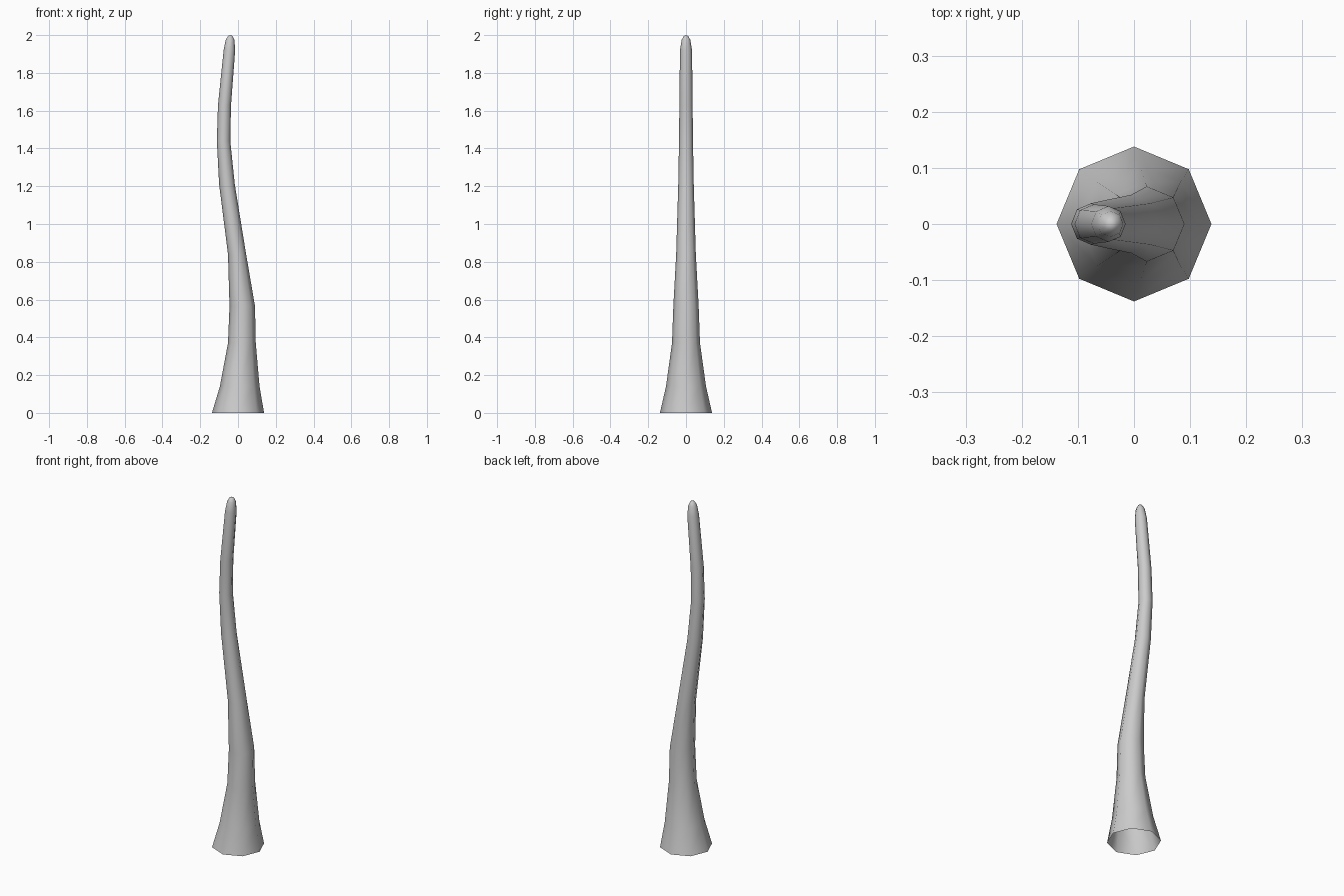
import bpy, bmesh, math

if "Cube" in bpy.data.objects:
    bpy.data.objects.remove(bpy.data.objects["Cube"])

SIDES = 8
# cross-sections: height, left x, right x, half depth in y
RINGS = [
    (0.00, -0.138, 0.138, 0.138),
    (0.14, -0.096, 0.114, 0.106),
    (0.37, -0.053, 0.094, 0.074),
    (0.565, -0.045, 0.090, 0.067),
    (0.84, -0.053, 0.043, 0.052),
    (1.21, -0.100, -0.017, 0.041),
    (1.44, -0.112, -0.041, 0.037),
    (1.63, -0.106, -0.037, 0.035),
    (1.92, -0.076, -0.015, 0.032),
    (1.975, -0.065, -0.019, 0.023),
    (1.995, -0.053, -0.029, 0.012),
]

# tapering curved stalk, open at the base
bm = bmesh.new()
loops = []
for z, left, right, depth in RINGS:
    cx, rx = (left + right) / 2, (right - left) / 2
    loops.append([bm.verts.new((cx + rx * math.cos(math.tau * i / SIDES),
                                depth * math.sin(math.tau * i / SIDES), z))
                  for i in range(SIDES)])
for a, b in zip(loops, loops[1:]):
    for i in range(SIDES):
        j = (i + 1) % SIDES
        bm.faces.new((a[i], a[j], b[j], b[i]))

# rounded tip
tip = bm.verts.new((-0.041, 0, 2.0))
for i in range(SIDES):
    bm.faces.new((loops[-1][i], loops[-1][(i + 1) % SIDES], tip))

for f in bm.faces:
    f.smooth = True
mesh = bpy.data.meshes.new("curved_stalk")
bm.to_mesh(mesh)
bm.free()
stalk = bpy.data.objects.new("curved_stalk", mesh)
bpy.context.collection.objects.link(stalk)
